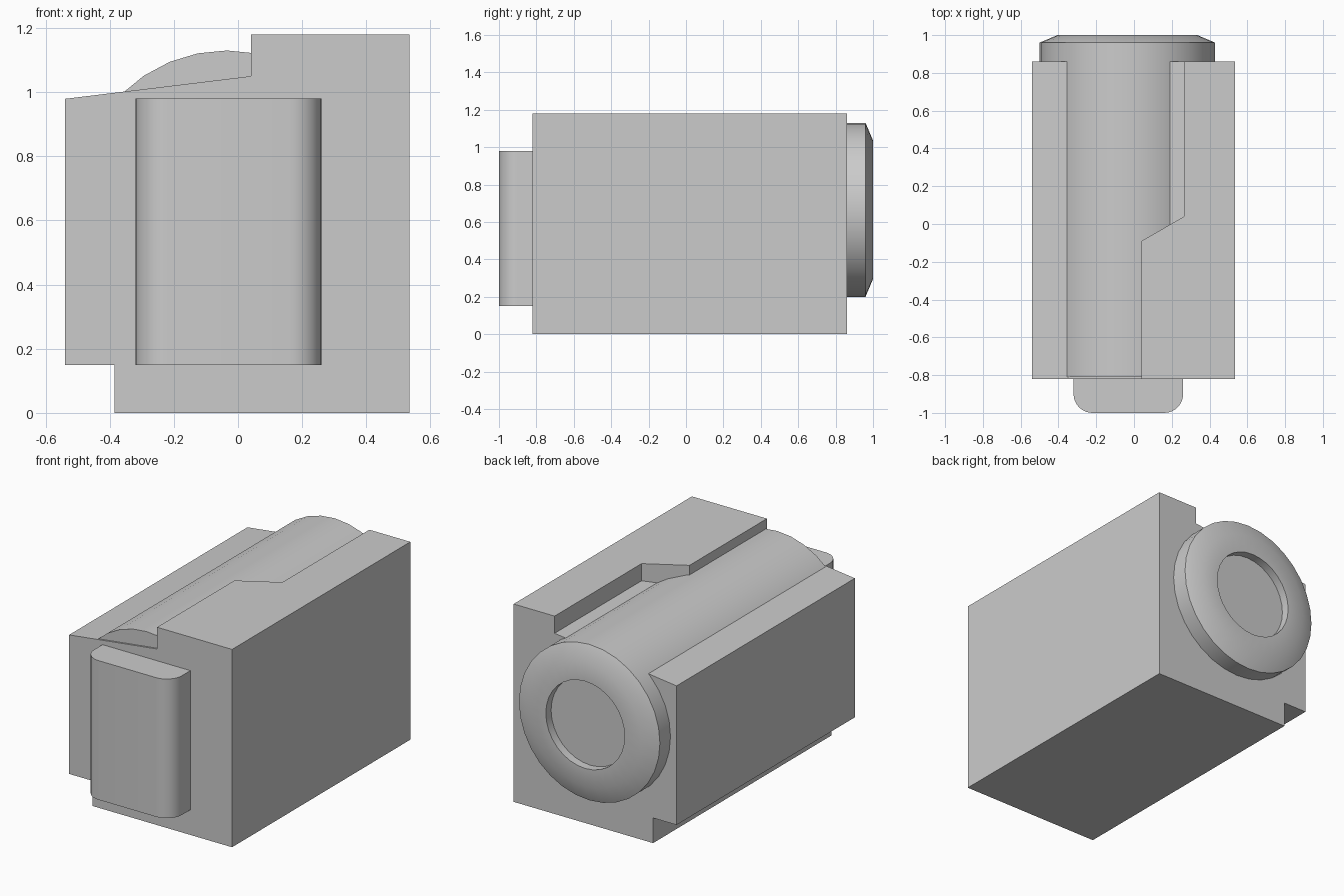
import bpy
import bmesh
from math import cos, sin, pi, radians
from mathutils import Matrix

if "Cube" in bpy.data.objects:
    bpy.data.objects.remove(bpy.data.objects["Cube"], do_unlink=True)

grey = bpy.data.materials.new("light grey")
grey.use_nodes = True
grey.diffuse_color = (0.6, 0.6, 0.6, 1)
grey.node_tree.nodes["Principled BSDF"].inputs["Base Color"].default_value = grey.diffuse_color

FRONT, BACK = -0.82, 0.86


def finish(name, bm, smooth=False):
    bmesh.ops.recalc_face_normals(bm, faces=bm.faces)
    mesh = bpy.data.meshes.new(name)
    bm.to_mesh(mesh)
    bm.free()
    mesh.materials.append(grey)
    obj = bpy.data.objects.new(name, mesh)
    bpy.context.collection.objects.link(obj)
    if smooth:
        bpy.ops.object.select_all(action="DESELECT")
        obj.select_set(True)
        bpy.context.view_layer.objects.active = obj
        bpy.ops.object.shade_smooth_by_angle(angle=radians(25))
    return obj


def extrude(name, points, offset, smooth=False):
    bm = bmesh.new()
    face = bm.faces.new([bm.verts.new(p) for p in points])
    geom = bmesh.ops.extrude_face_region(bm, geom=[face])["geom"]
    verts = [v for v in geom if isinstance(v, bmesh.types.BMVert)]
    bmesh.ops.translate(bm, verts=verts, vec=offset)
    return finish(name, bm, smooth)


def cut(target, cutter):
    cutter.hide_render = True
    mod = target.modifiers.new("cut", "BOOLEAN")
    mod.operation = "DIFFERENCE"
    mod.solver = "EXACT"
    mod.object = cutter
    bpy.ops.object.select_all(action="DESELECT")
    bpy.context.view_layer.objects.active = target
    target.select_set(True)
    bpy.ops.object.modifier_apply(modifier=mod.name)
    bpy.data.objects.remove(cutter, do_unlink=True)


# Housing block with a notch along its lower right edge
outline = [(-0.54, 0.15), (-0.385, 0.15), (-0.385, 0), (0.535, 0), (0.535, 1.18), (-0.54, 1.18)]
housing = extrude("housing", [(x, FRONT, z) for x, z in outline], (0, BACK - FRONT, 0))

# Sloped upper recess, wider towards the back
plan = [(-0.7, -1), (0.04, -1), (0.04, -0.09), (0.265, 0.04), (0.265, 1), (-0.7, 1)]
recess = extrude("recess_cutter", [(x, y, 1.05 + 0.122 * (x - 0.04)) for x, y in plan], (0, 0, 0.5))
cut(housing, recess)

# Barrel with chamfered rim and shallow round socket, lathed about its axis
profile = [(0, -0.81), (0.465, -0.81), (0.465, 0.96), (0.37, 1.0), (0.26, 1.0), (0.26, 0.95), (0, 0.95)]
bm = bmesh.new()
verts = [bm.verts.new((0, y, r)) for r, y in profile]
edges = [bm.edges.new(pair) for pair in zip(verts, verts[1:])]
bmesh.ops.spin(bm, geom=verts + edges, cent=(0, 0, 0), axis=(0, 1, 0), angle=2 * pi, steps=32)
bmesh.ops.remove_doubles(bm, verts=bm.verts, dist=0.0005)
bmesh.ops.transform(bm, matrix=Matrix.Translation((-0.035, 0, 0.665)), verts=bm.verts)
finish("barrel", bm, True)

# Front key plate with rounded vertical edges
left, right, radius = -0.32, 0.26, 0.1
plate = [(right, FRONT), (left, FRONT)]
for cx, start in ((left + radius, pi), (right - radius, 1.5 * pi)):
    for i in range(9):
        a = start + i * pi / 16
        plate.append((cx + radius * cos(a), radius - 1 + radius * sin(a)))
extrude("front_plate", [(x, y, 0.15) for x, y in plate], (0, 0, 0.83), True)
